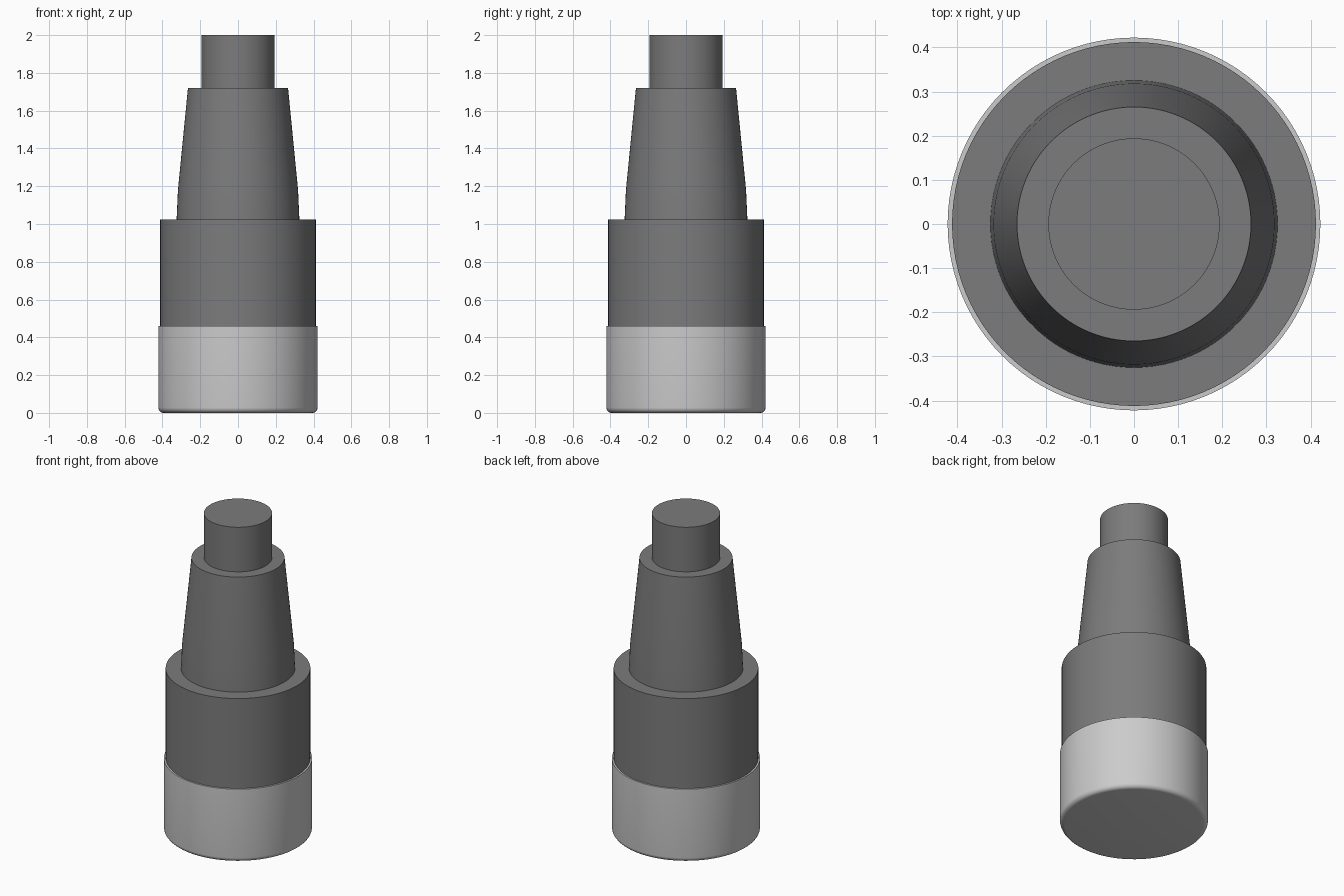
import bpy, bmesh, math

if "Cube" in bpy.data.objects:
    bpy.data.objects.remove(bpy.data.objects["Cube"])

SIDES = 96


def material(name, grey):
    m = bpy.data.materials.new(name)
    m.diffuse_color = (grey, grey, grey, 1)
    m.use_nodes = True
    m.node_tree.nodes["Principled BSDF"].inputs["Base Color"].default_value = m.diffuse_color
    return m


def lathe(name, profile, mat):
    """Solid of revolution from (radius, z) points, capped at both ends."""
    bm = bmesh.new()
    rings = []
    for r, z in profile:
        rings.append([bm.verts.new((r * math.cos(2 * math.pi * i / SIDES),
                                    r * math.sin(2 * math.pi * i / SIDES), z))
                      for i in range(SIDES)])
    for a, b in zip(rings, rings[1:]):
        for i in range(SIDES):
            j = (i + 1) % SIDES
            bm.faces.new((a[i], a[j], b[j], b[i]))
    bm.faces.new(rings[0][::-1])
    bm.faces.new(rings[-1])
    mesh = bpy.data.meshes.new(name)
    bm.to_mesh(mesh)
    bm.free()
    mesh.materials.append(mat)
    ob = bpy.data.objects.new(name, mesh)
    bpy.context.collection.objects.link(ob)
    bpy.ops.object.select_all(action='DESELECT')
    ob.select_set(True)
    bpy.context.view_layer.objects.active = ob
    bpy.ops.object.shade_smooth_by_angle(angle=math.radians(30))
    return ob


dark = material("dark_grey", 0.2)
light = material("light_grey", 0.6)

# Light base cup with a rounded bottom rim
R, B = 0.422, 0.028
rim = [(R - B + B * math.sin(t), B - B * math.cos(t))
       for t in (math.pi / 2 * k / 6 for k in range(7))]
lathe("base_cup", rim + [(R, 0.46)], light)

# Main barrel, tapered neck and tip
lathe("barrel", [(0.412, 0.46), (0.412, 1.025)], dark)
lathe("tapered_neck", [(0.325, 1.025), (0.318, 1.18), (0.265, 1.72)], dark)
lathe("tip", [(0.194, 1.72), (0.194, 2.0)], dark)
